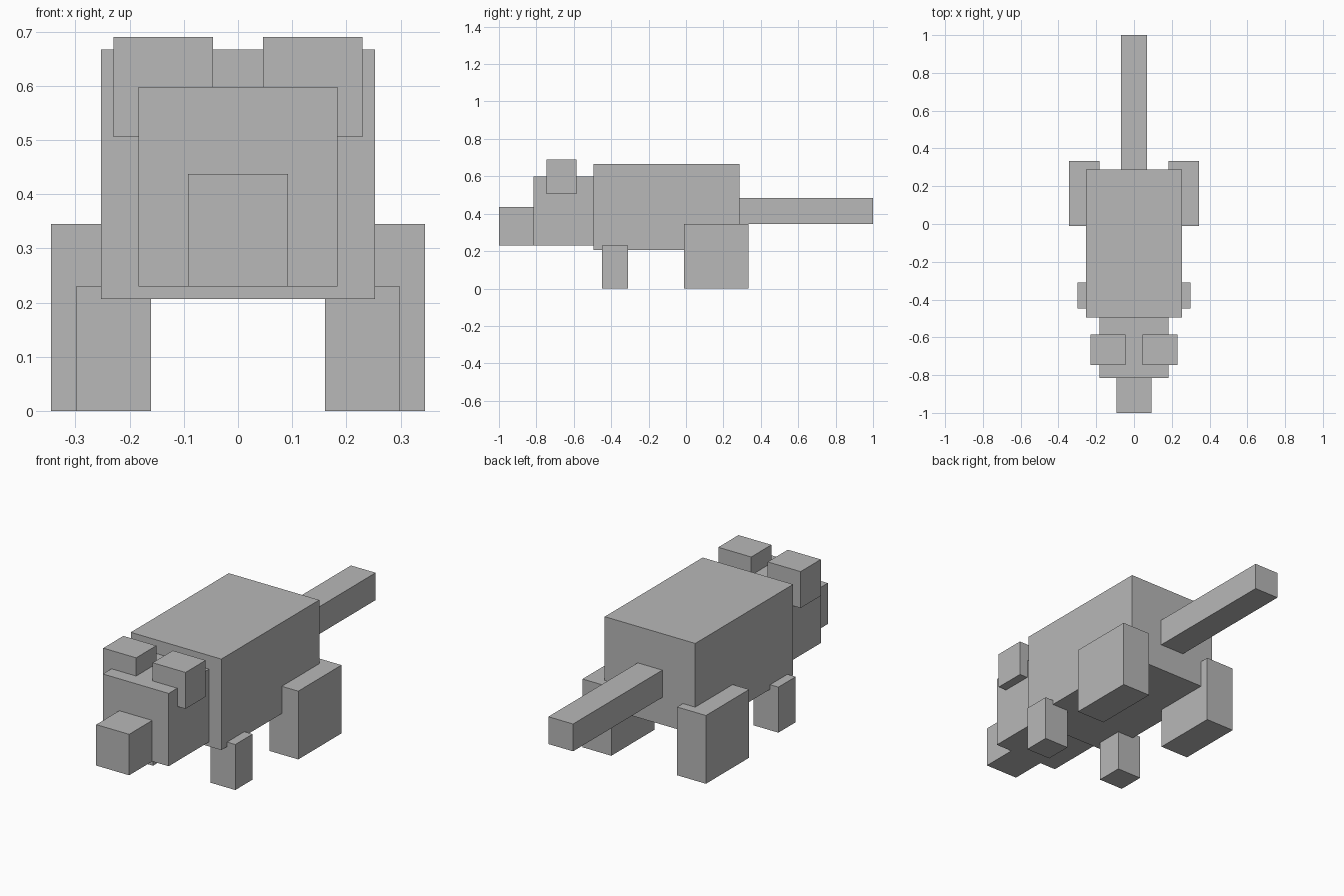
import bpy
import bmesh
from mathutils import Vector

# Layout grid: 87 cells along the animal, nose at cell 0, ground at z = 0
CELL = 2 / 87

default = bpy.data.objects.get("Cube")
if default:
    bpy.data.objects.remove(default, do_unlink=True)

# Single plain grey
GREY = (0.48, 0.48, 0.48, 1)
grey = bpy.data.materials.new("plain grey")
grey.use_nodes = True
grey.diffuse_color = GREY
shader = next(n for n in grey.node_tree.nodes if n.type == 'BSDF_PRINCIPLED')
shader.inputs["Base Color"].default_value = GREY


def block(name, x, y, z):
    """Box spanning the given cell ranges; y is counted from the nose."""
    low = Vector((x[0], y[0] - 43.5, z[0])) * CELL
    high = Vector((x[1], y[1] - 43.5, z[1])) * CELL
    mesh = bpy.data.meshes.new(name)
    bm = bmesh.new()
    bmesh.ops.create_cube(bm, size=1)
    bmesh.ops.scale(bm, vec=high - low, verts=bm.verts)
    bm.to_mesh(mesh)
    bm.free()
    mesh.materials.append(grey)
    obj = bpy.data.objects.new(name, mesh)
    obj.location = (low + high) / 2
    bpy.context.collection.objects.link(obj)
    return obj


def pair(name, x, y, z):
    """Matching blocks on the left (+x) and right (-x)."""
    block("left_" + name, x, y, z)
    block("right_" + name, (-x[1], -x[0]), y, z)


# Centre line, nose to tail
block("snout", (-4, 4), (0, 8), (10, 19))
block("head", (-8, 8), (8, 22), (10, 26))
block("body", (-11, 11), (22, 56), (9, 29))
block("tail", (-3, 3), (56, 87), (15, 21))

# Ears and legs
pair("ear", (2, 10), (11, 18), (22, 30))
pair("front_leg", (7, 13), (24, 30), (0, 10))
pair("hind_leg", (8, 15), (43, 58), (0, 15))
